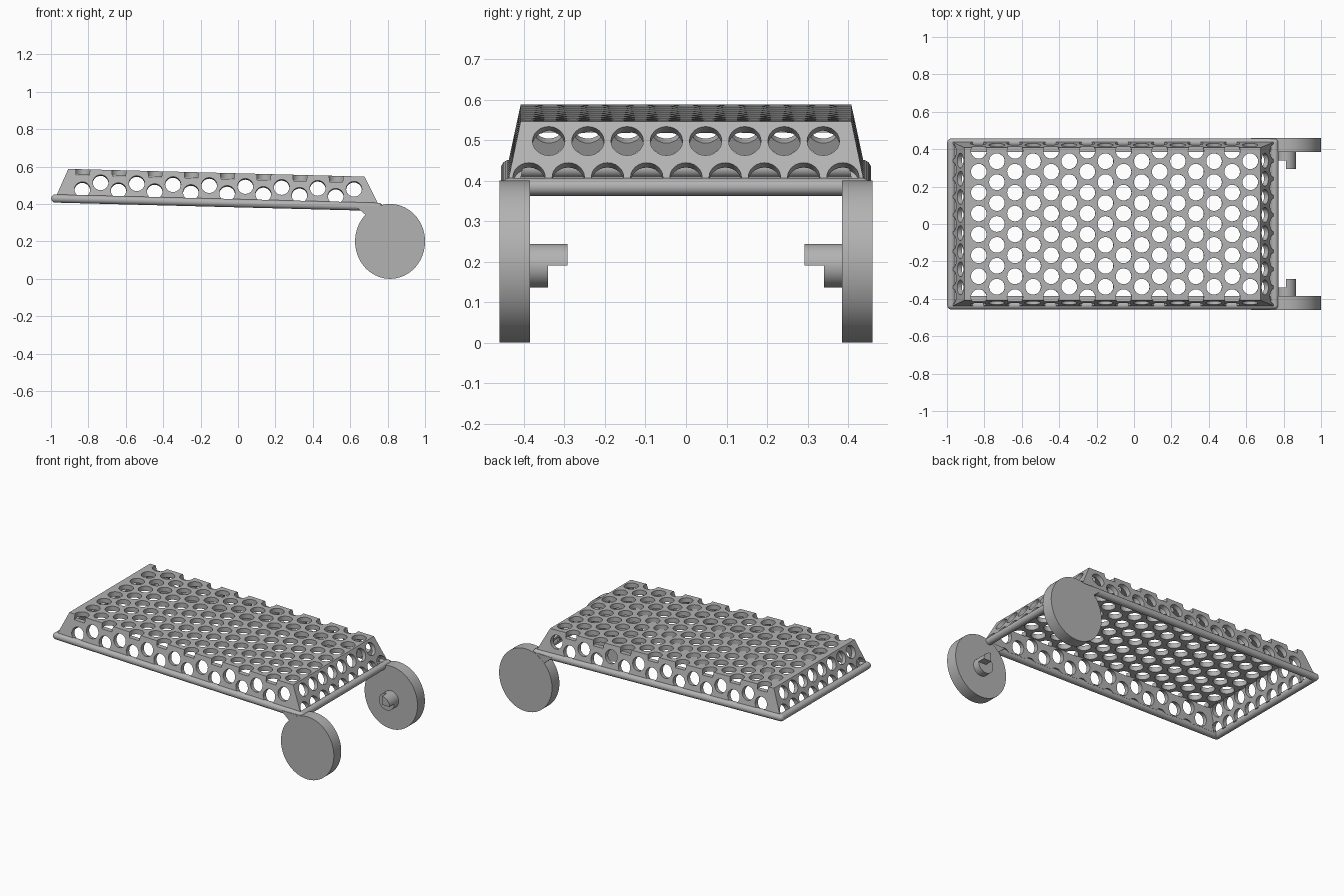
import bpy, bmesh, math
from mathutils import Matrix, Vector

if "Cube" in bpy.data.objects:
    bpy.data.objects.remove(bpy.data.objects["Cube"])

grey = bpy.data.materials.new("plain grey")
grey.diffuse_color = (0.45, 0.45, 0.45, 1)
grey.use_nodes = True
grey.node_tree.nodes["Principled BSDF"].inputs["Base Color"].default_value = grey.diffuse_color

TILT = Matrix.Translation((0, 0, 0.404)) @ Matrix.Rotation(math.atan(0.026), 4, 'Y')
TOP = 0.160          # deck height above the rim
WALL = 0.03          # shell thickness
R = 0.042            # hole radius
COLS = [-0.834 + 0.0968 * i for i in range(16)]


def make(name, bm, matrix=Matrix(), helper=False):
    bmesh.ops.recalc_face_normals(bm, faces=bm.faces)
    mesh = bpy.data.meshes.new(name)
    bm.to_mesh(mesh)
    bm.free()
    mesh.materials.append(grey)
    ob = bpy.data.objects.new(name, mesh)
    bpy.context.collection.objects.link(ob)
    ob.matrix_world = matrix
    ob.hide_render = helper
    if helper:
        ob.hide_set(True)
    return ob


def smooth(ob):
    bpy.ops.object.select_all(action='DESELECT')
    ob.select_set(True)
    bpy.context.view_layer.objects.active = ob
    bpy.ops.object.shade_smooth_by_angle(angle=math.radians(35))


def rod(bm, a, b, r, seg=24):
    a, b = Vector(a), Vector(b)
    rot = (b - a).to_track_quat('Z', 'Y').to_matrix().to_4x4()
    bmesh.ops.create_cone(bm, cap_ends=True, segments=seg, radius1=r, radius2=r,
                          depth=(b - a).length, matrix=Matrix.Translation((a + b) / 2) @ rot)


def prism(bm, profile, y0, y1):
    """Extrude an x-z profile along y."""
    face = bm.faces.new([bm.verts.new((x, y0, z)) for x, z in profile])
    new = bmesh.ops.extrude_face_region(bm, geom=[face])['geom']
    bmesh.ops.translate(bm, vec=(0, y1 - y0, 0),
                        verts=[v for v in new if isinstance(v, bmesh.types.BMVert)])


def frustum(x0, x1, y, z0, tx0, tx1, ty, z1):
    bm = bmesh.new()
    low = [bm.verts.new(p) for p in ((x0, -y, z0), (x1, -y, z0), (x1, y, z0), (x0, y, z0))]
    top = [bm.verts.new(p) for p in ((tx0, -ty, z1), (tx1, -ty, z1), (tx1, ty, z1), (tx0, ty, z1))]
    bm.faces.new(low)
    bm.faces.new(top)
    for i in range(4):
        j = (i + 1) % 4
        bm.faces.new((low[i], low[j], top[j], top[i]))
    return bm


# Sloped shell of the tray
XL, XR, YB = -0.978, 0.758, 0.442          # bottom outline
TL, TR, YT = -0.912, 0.672, 0.408          # top outline
deck = make("perforated_deck", frustum(XL, XR, YB, 0, TL, TR, YT, TOP), TILT)


# Cavity below the deck
def at(h, lo, hi):
    return lo + (hi - lo) * h / TOP


zb, zt = -0.02, TOP - WALL
cavity = make("cavity_cutter", frustum(
    at(zb, XL, TL) + WALL, at(zb, XR, TR) - WALL, at(zb, YB, YT) - WALL, zb,
    at(zt, XL, TL) + WALL, at(zt, XR, TR) - WALL, at(zt, YB, YT) - WALL, zt), TILT, True)

# Honeycomb holes in the deck top, notching its long edges
top_holes = bmesh.new()
for i, x in enumerate(COLS):
    n = 8 if i % 2 == 0 else 7
    for k in range(n):
        y = (k - (n - 1) / 2) * 0.1118
        rod(top_holes, (x, y, TOP - WALL - 0.003), (x, y, TOP + 0.03), R)

# Holes square to the long walls
side_holes = bmesh.new()
for s in (-1, 1):
    normal = Vector((0, s * TOP, YB - YT)).normalized()
    for i, x in enumerate(COLS):
        for h in ((0.052,) if i % 2 == 0 else (0.092, -0.02)):
            c = Vector((x, s * at(h, YB, YT), h))
            rod(side_holes, c - normal * 0.036, c + normal * 0.03, R)

# Holes square to the end walls
end_holes = bmesh.new()
for s, lo, hi in ((-1, XL, TL), (1, XR, TR)):
    normal = Vector((s * TOP, 0, abs(hi - lo))).normalized()
    for h, n in ((0.112, 8), (0.024, 9)):
        for k in range(n):
            c = Vector((at(h, lo, hi), (k - (n - 1) / 2) * 0.0968, h))
            rod(end_holes, c - normal * 0.036, c + normal * 0.03, R * 0.95)

cutters = [cavity] + [make(n, b, TILT, True) for n, b in (
    ("deck_hole_cutter", top_holes), ("side_hole_cutter", side_holes), ("end_hole_cutter", end_holes))]
for c in cutters:
    mod = deck.modifiers.new(c.name, 'BOOLEAN')
    mod.operation, mod.solver, mod.object = 'DIFFERENCE', 'EXACT', c
bpy.context.view_layer.update()
baked = bpy.data.meshes.new_from_object(deck.evaluated_get(bpy.context.evaluated_depsgraph_get()))
deck.modifiers.clear()
deck.data = baked
for c in cutters:
    bpy.data.objects.remove(c)
smooth(deck)

# Round rim tube with ball corners
rim = bmesh.new()
r = 0.022
corners = [(-0.977, -0.435, 0), (0.752, -0.435, 0), (0.752, 0.435, 0), (-0.977, 0.435, 0)]
for i, c in enumerate(corners):
    rod(rim, c, corners[(i + 1) % 4], r)
    bmesh.ops.create_uvsphere(rim, u_segments=24, v_segments=12, radius=r,
                              matrix=Matrix.Translation(c))
smooth(make("rim_tube", rim, TILT))

# Wheels with brackets, hubs and quarter-round axle stubs
CX, CZ = 0.813, 0.2
for s, side in ((-1, "front"), (1, "back")):
    wheel = bmesh.new()
    rod(wheel, (0, s * 0.385, 0), (0, s * 0.46, 0), 0.2, 96)
    bmesh.ops.scale(wheel, vec=(0.935, 1, 1), verts=wheel.verts)
    bmesh.ops.translate(wheel, vec=(CX, 0, CZ), verts=wheel.verts)
    smooth(make(side + "_wheel", wheel))

    hub = bmesh.new()
    rod(hub, (CX, s * 0.34, 0.19), (CX, s * 0.39, 0.19), 0.054, 48)
    smooth(make(side + "_hub", hub))

    stub = bmesh.new()
    arc = [(CX + 0.054 * math.cos(a), 0.19 + 0.054 * math.sin(a))
           for a in (math.pi / 2 * i / 12 for i in range(13))]
    prism(stub, [(CX, 0.19)] + arc, s * 0.293, s * 0.345)
    smooth(make(side + "_axle_stub", stub))

    arm = bmesh.new()
    prism(arm, [(0.625, 0.39), (0.72, 0.31), (0.82, 0.35), (0.80, 0.396), (0.74, 0.392)],
          s * 0.395, s * 0.459)
    make(side + "_wheel_bracket", arm)
